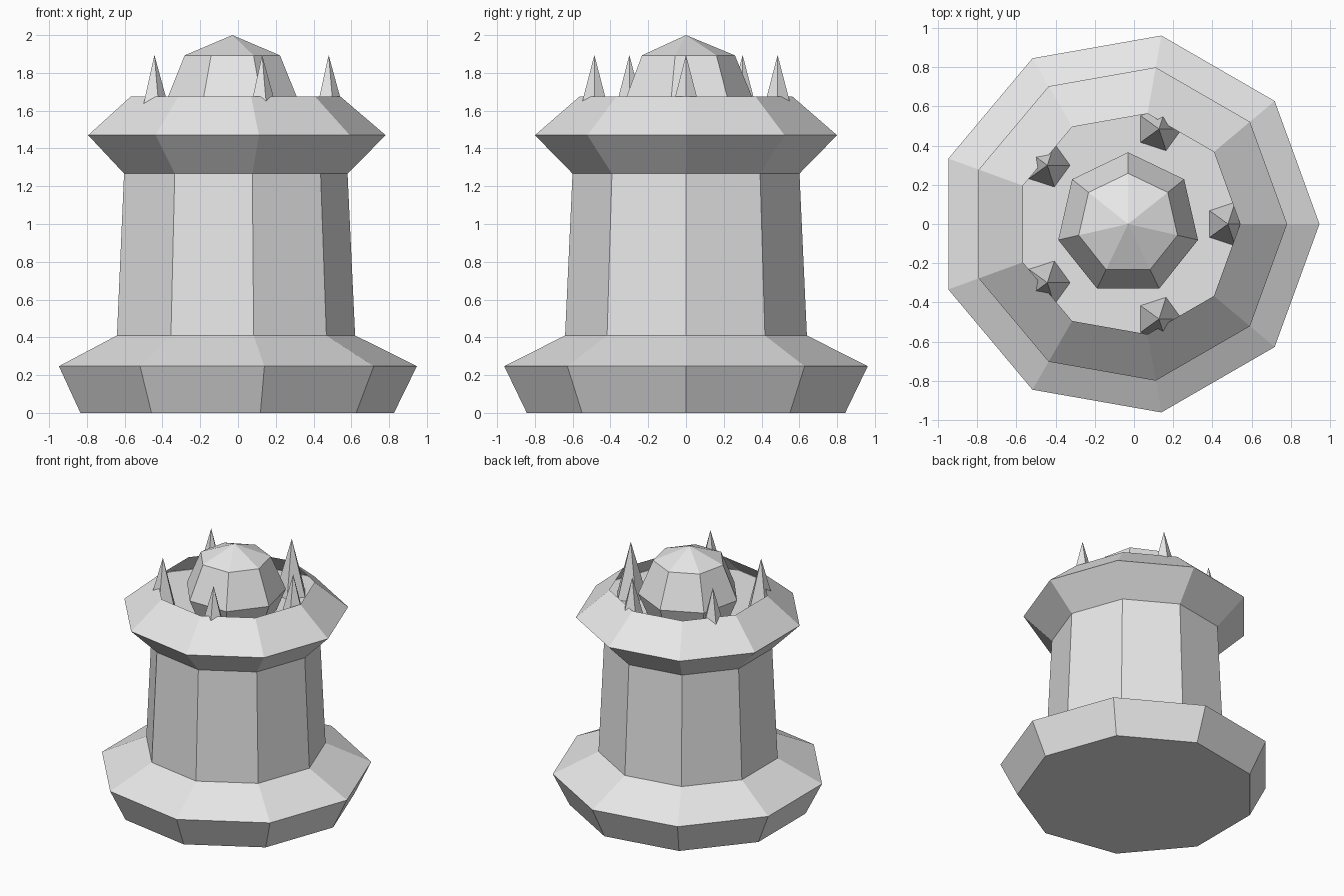
import bpy
import bmesh
from math import sin, cos, pi, radians

if "Cube" in bpy.data.objects:
    bpy.data.objects.remove(bpy.data.objects["Cube"], do_unlink=True)

stone = bpy.data.materials.new("pale_stone")
stone.use_nodes = True
grey = (0.8, 0.8, 0.8, 1)
stone.diffuse_color = grey
stone.node_tree.nodes["Principled BSDF"].inputs["Base Color"].default_value = grey

AXIS_X = -0.03     # tower axis
FLOOR_Z = 1.47     # floor inside the rim


def lathe(name, profile, sides, centre=(AXIS_X, 0), phase=0):
    """Revolve (radius, z) points, listed bottom to top, into a faceted solid."""
    bm = bmesh.new()
    rings = []
    for radius, z in profile:
        ring = []
        for i in range(sides):
            a = phase + 2 * pi * i / sides
            ring.append(bm.verts.new((centre[0] + radius * cos(a),
                                      centre[1] + radius * sin(a), z)))
        rings.append(ring)
    if profile[0][0] > 0:
        bm.faces.new(rings[0][::-1])
    for low, high in zip(rings, rings[1:]):
        for i in range(sides):
            j = (i + 1) % sides
            bm.faces.new((low[i], low[j], high[j], high[i]))
    # Collapse the poles to single points
    bmesh.ops.remove_doubles(bm, verts=bm.verts, dist=0.0001)
    mesh = bpy.data.meshes.new(name)
    bm.to_mesh(mesh)
    bm.free()
    mesh.materials.append(stone)
    obj = bpy.data.objects.new(name, mesh)
    bpy.context.collection.objects.link(obj)
    return obj


# Tower: flared plinth, tapered shaft and overhanging open rim
lathe("tower_body", [(0.856, 0), (0.977, 0.247), (0.65, 0.41),
                     (0.61, 1.267), (0.812, FLOOR_Z), (0.572, 1.675)], 9)

# Floor recessed inside the rim
lathe("rim_floor", [(0.81, FLOOR_Z - 0.002), (0.0, FLOOR_Z)], 9)

# Faceted ball resting in the middle
ball_radius = 0.366
steps = 4
ball = [(ball_radius * sin(pi * k / steps),
         2 - ball_radius - ball_radius * cos(pi * k / steps))
        for k in range(steps + 1)]
ball[0] = (0, ball[0][1])
ball[-1] = (0, 2)
lathe("centre_ball", ball, 7, phase=pi / 2)

# Five spikes around the ball
for n in range(5):
    a = radians(72 * n)
    lathe(f"spike_{n + 1}", [(0.12, 1.455), (0, 1.895)], 5,
          centre=(AXIS_X + 0.51 * cos(a), 0.51 * sin(a)))
